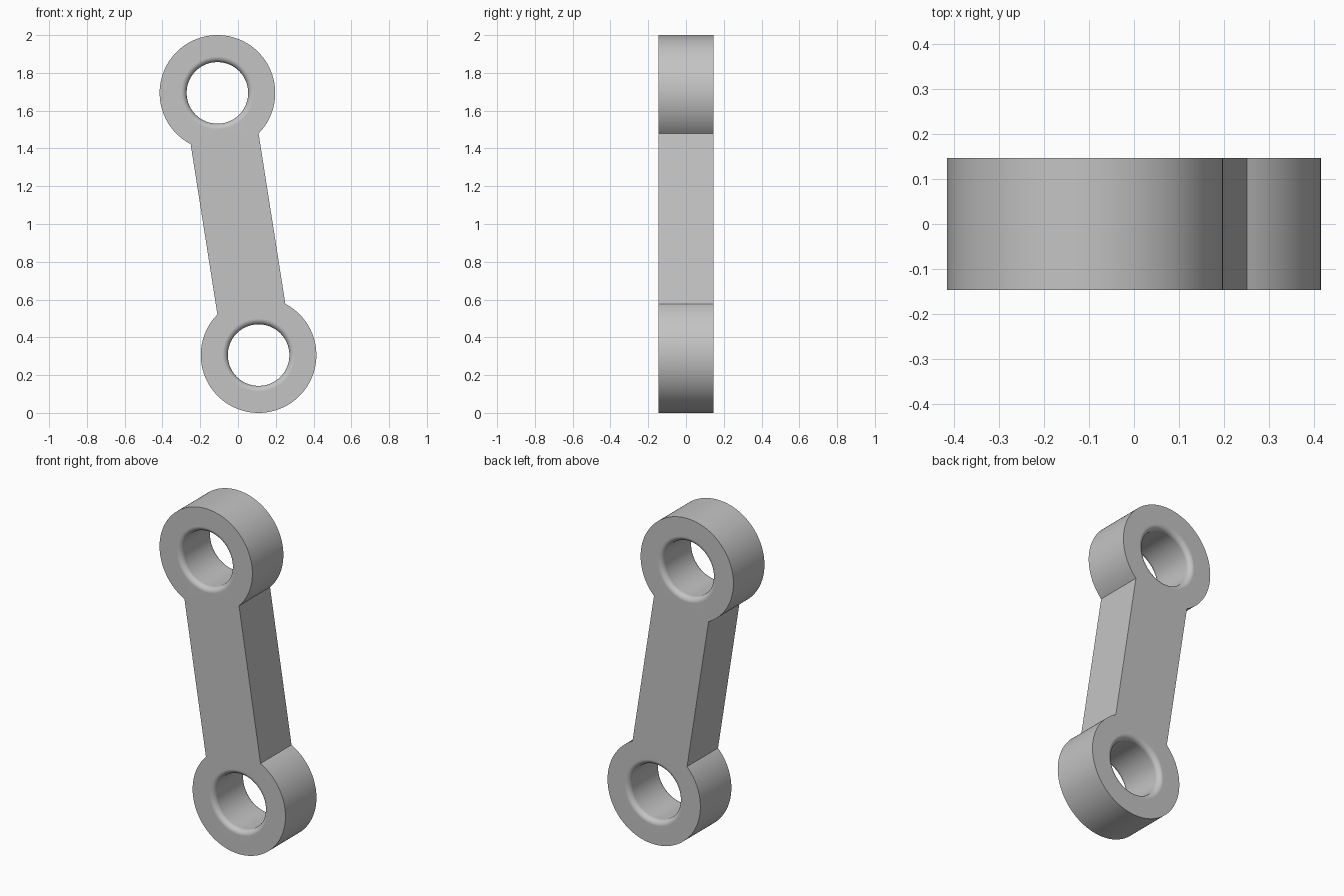
import bpy, bmesh, math
from mathutils import Vector

cube = bpy.data.objects.get("Cube")
if cube:
    bpy.data.objects.remove(cube, do_unlink=True)

HALF = 0.146          # half thickness
EYE_R = 0.306         # outer radius of each eye
HOLE_R = 0.163        # bore radius
FILLET = 0.03         # rounding at the bore mouths
BAR_HALF = 0.182      # half width of the bar
SEG, ROUND = 96, 8
low, high = Vector((0.109, 0.306)), Vector((-0.109, 1.694))

metal = bpy.data.materials.new("Plain grey")
metal.use_nodes = True
grey = (0.55, 0.55, 0.55, 1)
metal.diffuse_color = grey
metal.node_tree.nodes["Principled BSDF"].inputs["Base Color"].default_value = grey

bm = bmesh.new()


def ring(points, y):
    return [bm.verts.new((p.x, y, p.y)) for p in points]


def bridge(a, b):
    for i in range(len(a)):
        j = (i + 1) % len(a)
        bm.faces.new((a[i], a[j], b[j], b[i])).smooth = True


def arc(centre, radius, start, sweep, count):
    return [centre + radius * Vector((math.cos(t), math.sin(t)))
            for t in (start + sweep * i / count for i in range(count + 1))]


def edges_of(loop):
    return [bm.edges.get((loop[i - 1], loop[i])) for i in range(len(loop))]


# Outline: one arc around each eye, joined by the straight bar sides
axis = high - low
tilt = math.atan2(axis.y, axis.x)
gap = math.asin(BAR_HALF / EYE_R)
sweep = 2 * math.pi - 2 * gap
outline = (arc(low, EYE_R, tilt + gap, sweep, SEG)
           + arc(high, EYE_R, tilt + math.pi + gap, sweep, SEG))
front, back = ring(outline, -HALF), ring(outline, HALF)
bridge(front, back)
front_edges, back_edges = edges_of(front), edges_of(back)

# Bores with rounded mouths on both sides
mouth = []
for i in range(ROUND + 1):
    t = math.pi / 2 * i / ROUND
    mouth.append((HOLE_R + FILLET * (1 - math.sin(t)),
                  -HALF + FILLET * (1 - math.cos(t))))
bore = mouth + [(r, -y) for r, y in reversed(mouth)]
for centre in (low, high):
    rings = [ring(arc(centre, r, 0, 2 * math.pi, SEG)[:-1], y) for r, y in bore]
    for a, b in zip(rings, rings[1:]):
        bridge(a, b)
    front_edges += edges_of(rings[0])
    back_edges += edges_of(rings[-1])

# Flat front and back faces
for loop in (front_edges, back_edges):
    bmesh.ops.triangle_fill(bm, edges=loop, use_beauty=True)
bmesh.ops.recalc_face_normals(bm, faces=bm.faces)

mesh = bpy.data.meshes.new("link_arm")
bm.to_mesh(mesh)
bm.free()
mesh.materials.append(metal)
link = bpy.data.objects.new("link_arm", mesh)
bpy.context.collection.objects.link(link)

# Smooth round walls, crisp corners, flat caps
bpy.ops.object.select_all(action='DESELECT')
link.select_set(True)
bpy.context.view_layer.objects.active = link
bpy.ops.object.shade_smooth_by_angle(angle=math.radians(30))
weighted = link.modifiers.new("Weighted normals", 'WEIGHTED_NORMAL')
weighted.keep_sharp = True
